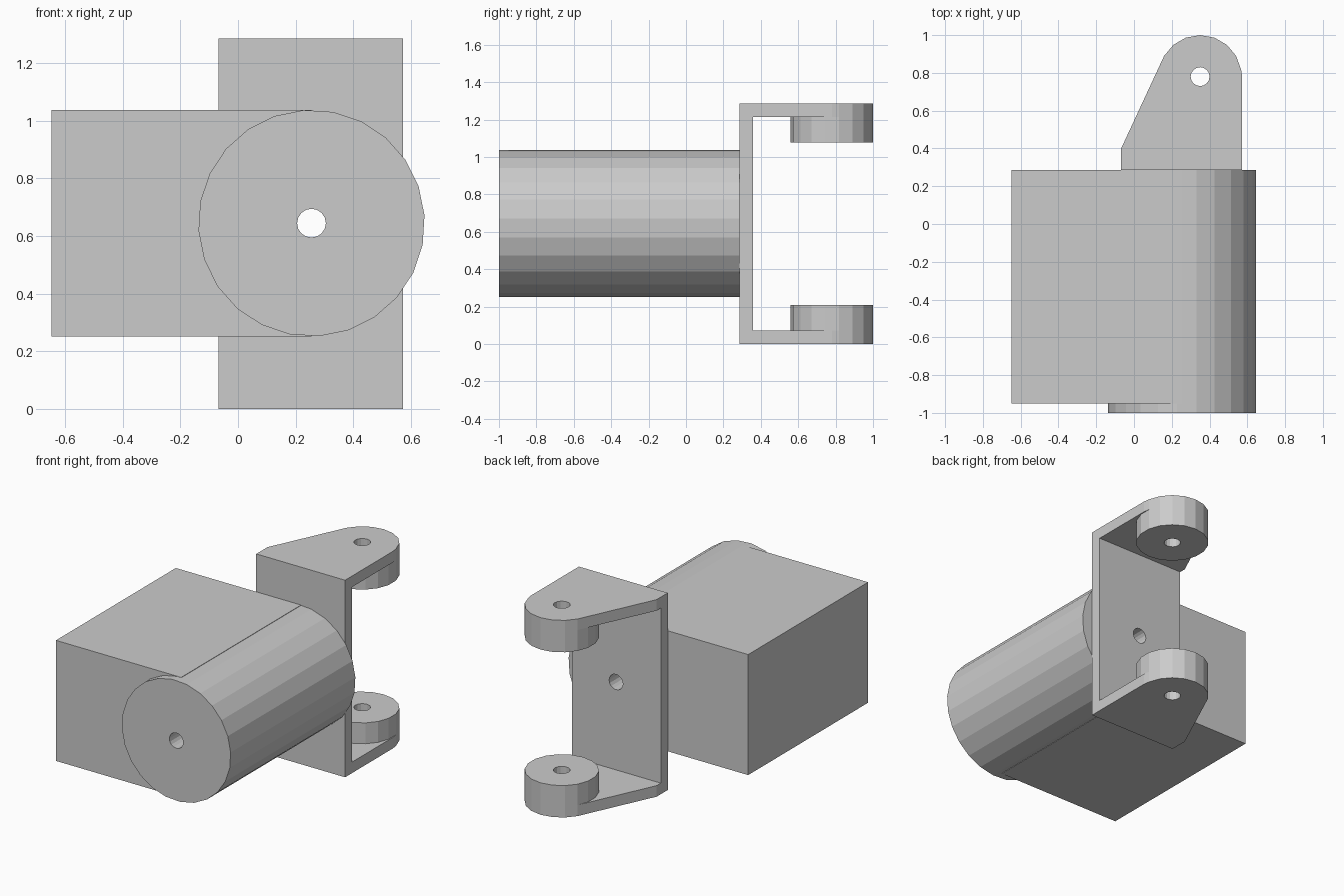
import bpy, bmesh, math
from math import cos, sin, pi

if "Cube" in bpy.data.objects:
    bpy.data.objects.remove(bpy.data.objects["Cube"])

AX, AZ, R = 0.255, 0.645, 0.393      # motor shaft axis and radius
PX, PY, PR = 0.35, 0.78, 0.22        # pivot axis and boss radius
Y0, T, H = 0.285, 0.072, 1.285       # bracket back, wall thickness, height


def circle(cx, cy, r, n, start=0.0):
    return [(cx + r * cos(start + 2 * pi * i / n),
             cy + r * sin(start + 2 * pi * i / n)) for i in range(n)]


def prism(name, pts, a, b, axis='Z'):
    """Extrude a 2D outline from a to b along Z (xy outline) or Y (xz outline)."""
    bm = bmesh.new()
    place = (lambda p, d: (p[0], p[1], d)) if axis == 'Z' else (lambda p, d: (p[0], d, p[1]))
    lo = [bm.verts.new(place(p, a)) for p in pts]
    hi = [bm.verts.new(place(p, b)) for p in pts]
    bm.faces.new(lo)
    bm.faces.new(hi)
    n = len(pts)
    for i in range(n):
        bm.faces.new((lo[i], lo[(i + 1) % n], hi[(i + 1) % n], hi[i]))
    bmesh.ops.recalc_face_normals(bm, faces=bm.faces)
    mesh = bpy.data.meshes.new(name)
    bm.to_mesh(mesh)
    bm.free()
    obj = bpy.data.objects.new(name, mesh)
    bpy.context.collection.objects.link(obj)
    return obj


def rect(x0, x1, z0, z1):
    return [(x0, z0), (x1, z0), (x1, z1), (x0, z1)]


def drill(obj, cutter):
    mod = obj.modifiers.new("hole", 'BOOLEAN')
    mod.operation = 'DIFFERENCE'
    mod.solver = 'EXACT'
    mod.object = cutter


# hole cutters
shaft_cut = prism("shaft_hole_cutter", circle(AX, AZ, 0.05, 16), -1.2, 1.2, 'Y')
pivot_cut = prism("pivot_hole_cutter", circle(PX, PY, 0.05, 16), -0.2, 1.5)
for c in (shaft_cut, pivot_cut):
    c.hide_render = True
    c.hide_set(True)

# motor barrel and side housing
barrel = prism("motor_barrel", circle(AX, AZ, R, 24, math.radians(4)), -1.0, Y0, 'Y')
housing = prism("side_housing", rect(-0.648, AX, AZ - R, AZ + R), -0.95, Y0, 'Y')

# bracket back plate
plate = prism("bracket_plate", rect(-0.068, 0.573, T, H - T), Y0, Y0 + T, 'Y')
for o in (barrel, housing, plate):
    drill(o, shaft_cut)

# top and bottom ears with pivot bosses
arc = [(PX + PR * cos(math.radians(a)), PY + PR * sin(math.radians(a)))
       for a in range(10, 151, 20)]
ear = [(-0.068, Y0), (0.573, Y0), (0.573, PY)] + arc + [(-0.068, 0.40)]
boss = circle(PX, PY, PR, 18, math.radians(10))
for side, flip in (("bottom", False), ("top", True)):
    z = (lambda v: H - v) if flip else (lambda v: v)
    drill(prism(side + "_ear", ear, z(0), z(T)), pivot_cut)
    drill(prism(side + "_boss", boss, z(T), z(0.208)), pivot_cut)
